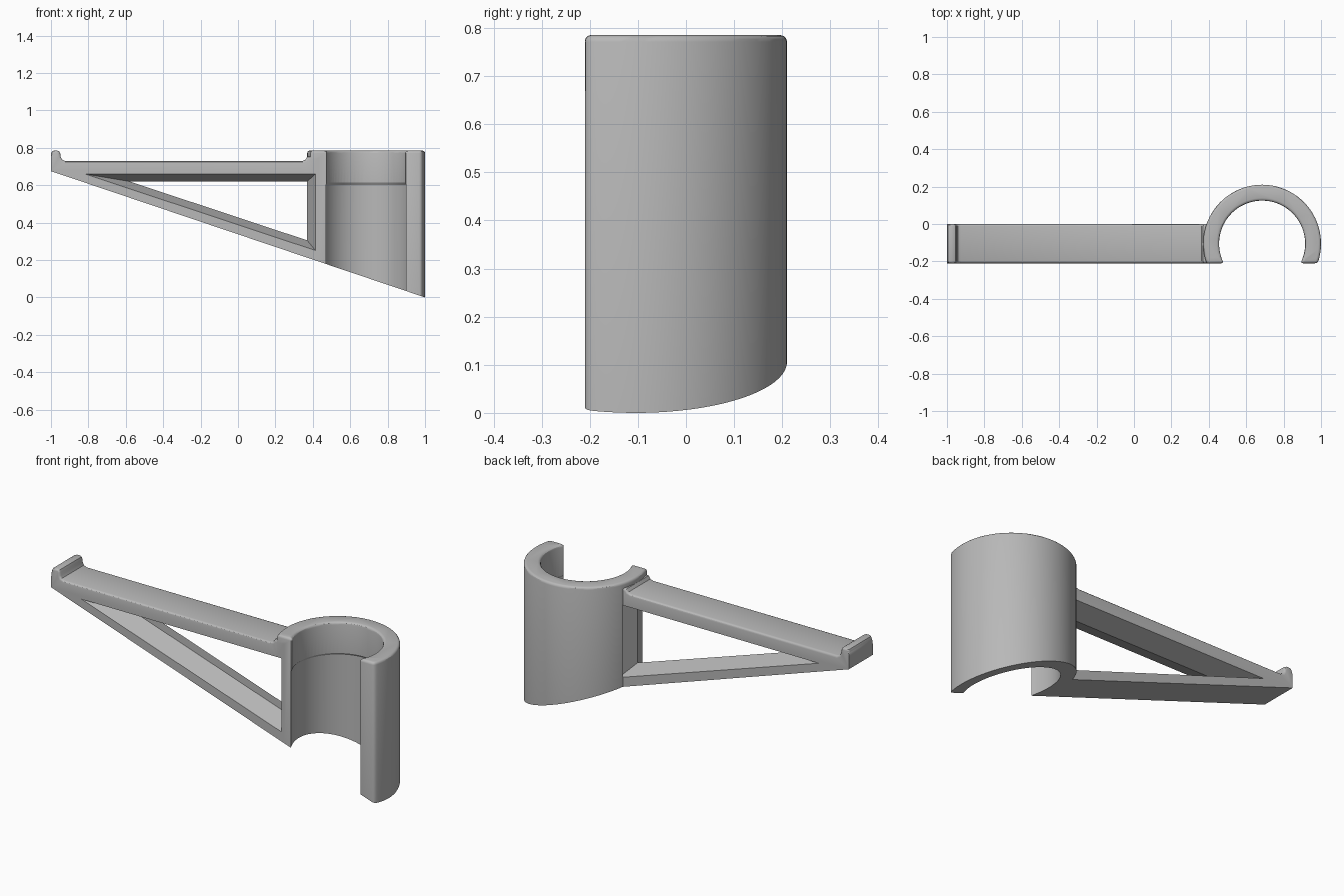
import bpy, bmesh
from math import sin, cos, asin, pi, radians

if "Cube" in bpy.data.objects:
    bpy.data.objects.remove(bpy.data.objects["Cube"])

FRONT, TOP = -0.21, 0.785      # flat front plane, clip top height
CX, CY = 0.685, -0.105         # clip axis
R_OUT, R_IN = 0.315, 0.23

grey = bpy.data.materials.new("matte grey")
grey.use_nodes = True
grey.diffuse_color = (0.48, 0.48, 0.48, 1)
grey.node_tree.nodes["Principled BSDF"].inputs["Base Color"].default_value = grey.diffuse_color


def loft(name, sections, round_edge=None, radius=0.012):
    """Solid through matching closed sections, optionally rounding chosen edges."""
    bm = bmesh.new()
    rings = [[bm.verts.new(p) for p in s] for s in sections]
    n = len(rings[0])
    for a, b in zip(rings, rings[1:]):
        for i in range(n):
            j = (i + 1) % n
            bm.faces.new((a[i], a[j], b[j], b[i]))
    bm.faces.new(rings[0])
    bm.faces.new(rings[-1])
    bmesh.ops.recalc_face_normals(bm, faces=bm.faces)
    if round_edge:
        edges = [e for e in bm.edges if round_edge(e.verts[0].co, e.verts[1].co)]
        bmesh.ops.bevel(bm, geom=edges, offset=radius, segments=3, profile=0.5,
                        affect='EDGES', clamp_overlap=False)
    mesh = bpy.data.meshes.new(name)
    bm.to_mesh(mesh)
    bm.free()
    mesh.materials.append(grey)
    obj = bpy.data.objects.new(name, mesh)
    bpy.context.collection.objects.link(obj)
    return obj


def combine(target, other, operation):
    """Boolean the other solid into the target and discard it."""
    mod = target.modifiers.new("boolean", 'BOOLEAN')
    mod.operation, mod.object, mod.solver = operation, other, 'EXACT'
    graph = bpy.context.evaluated_depsgraph_get()
    mesh = bpy.data.meshes.new_from_object(target.evaluated_get(graph))
    target.modifiers.clear()
    target.data = mesh
    bpy.data.objects.remove(other)


def arc(radius, start, end, steps):
    return [(CX + radius * cos(start + (end - start) * i / steps),
             CY + radius * sin(start + (end - start) * i / steps)) for i in range(steps + 1)]


# Open C-shaped clip with rounded rim and jaw corners
depth = CY - FRONT
a_out, a_in = asin(depth / R_OUT), asin(depth / R_IN)
section = arc(R_OUT, -a_out, pi + a_out, 48) + arc(R_IN, pi + a_in, -a_in, 48)


def clip_edges(a, b):
    rim = min(a.z, b.z) > TOP - 0.001
    jaw = (abs(a.z - b.z) > 0.1 and a.y < FRONT + 0.001 and a.x > 0.42)
    return rim or jaw


clip = loft("clip_bracket", [[(x, y, z) for x, y in section] for z in (-0.1, TOP)],
            clip_edges, 0.014)

# Slightly wider bore below the inner shoulder
bore = loft("bore_cutter", [[(x, y, z) for x, y in arc(r, 0, 2 * pi, 96)[:-1]]
                            for r, z in ((0.238, -0.2), (0.238, 0.602), (0.23, 0.614))])
combine(clip, bore, 'DIFFERENCE')

# Arm with upturned tip lip and a fillet into the clip
profile = [(-1, 0.3), (-1, 0.768), (-0.995, 0.78), (-0.984, 0.785), (-0.966, 0.785),
           (-0.955, 0.78), (-0.95, 0.768), (-0.948, 0.752), (-0.941, 0.737), (-0.925, 0.73),
           (0.345, 0.73), (0.36, 0.736), (0.37, 0.752), (0.43, 0.755), (0.43, -0.1)]
arm = loft("arm", [[(x, y, z) for x, z in profile] for y in (FRONT, 0)],
           lambda a, b: min(a.z, b.z) > 0.7 and abs(a.y - b.y) < 0.001)
combine(clip, arm, 'UNION')

# Sloping underside
slope = [(-1.2, 0.7425), (1.2, -0.0675), (1.2, -0.5), (-1.2, -0.5)]
combine(clip, loft("slope_cutter", [[(x, y, z) for x, z in slope] for y in (-0.5, 0.5)]),
        'DIFFERENCE')

# Triangular window, bevelled from both faces to a central ridge
wide = [(-0.82, 0.66), (0.415, 0.66), (0.415, 0.25)]
narrow = [(-0.58, 0.62), (0.37, 0.62), (0.37, 0.305)]
window = loft("window_cutter", [[(x, y, z) for x, z in tri] for tri, y in
                                ((wide, FRONT - 0.002), (narrow, FRONT / 2), (wide, 0.002))])
combine(clip, window, 'DIFFERENCE')

# Shading and the single material
clip.data.materials.clear()
clip.data.materials.append(grey)
for face in clip.data.polygons:
    face.material_index = 0
bpy.ops.object.select_all(action='DESELECT')
clip.select_set(True)
bpy.context.view_layer.objects.active = clip
bpy.ops.object.shade_smooth_by_angle(angle=radians(30))
